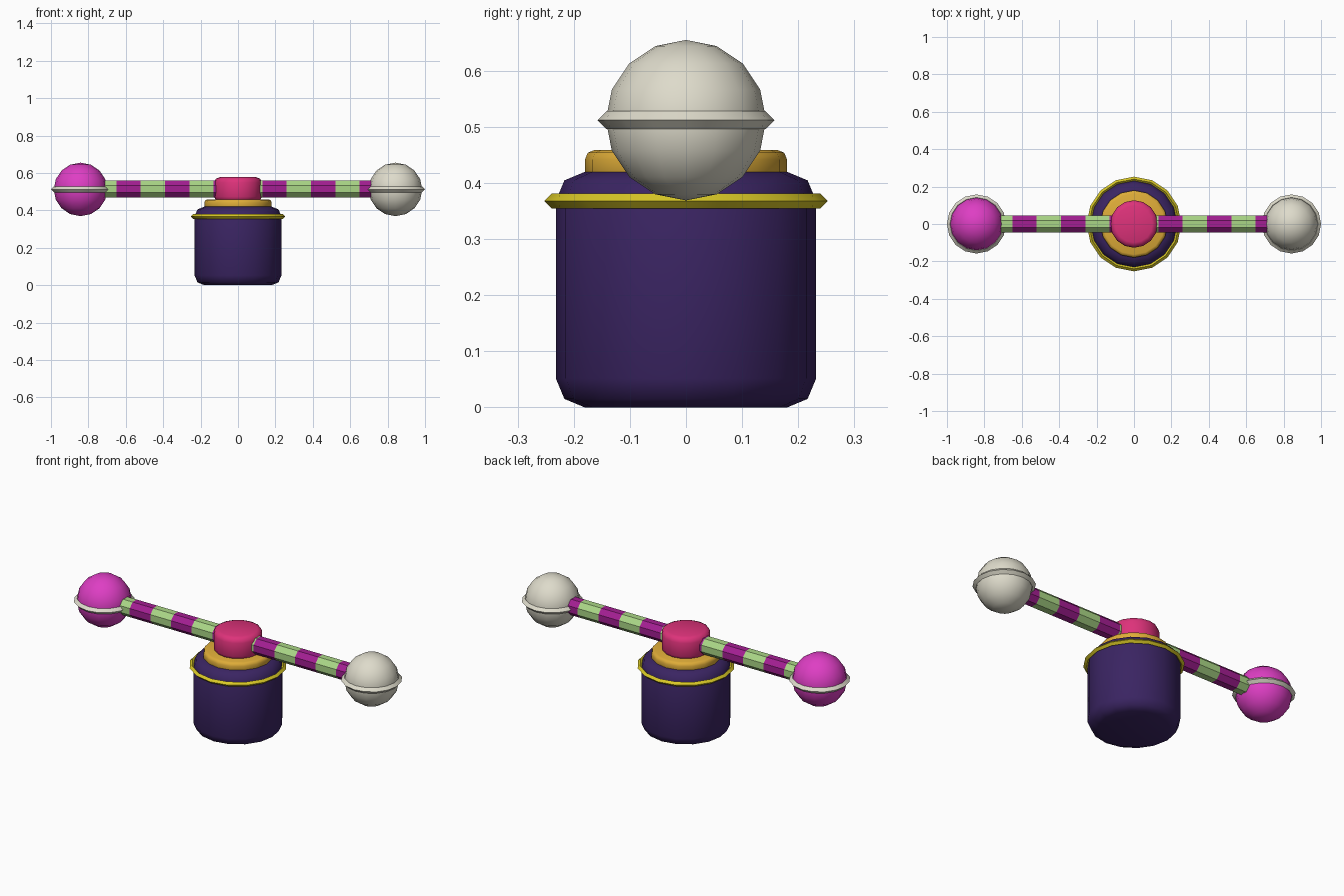
import bpy, bmesh, math

if "Cube" in bpy.data.objects:
    bpy.data.objects.remove(bpy.data.objects["Cube"])


def mat(name, rgb):
    lin = [(c / 255 / 12.92) if c < 11 else ((c / 255 + 0.055) / 1.055) ** 2.4 for c in rgb]
    m = bpy.data.materials.new(name)
    m.diffuse_color = (*lin, 1)
    m.use_nodes = True
    m.node_tree.nodes["Principled BSDF"].inputs["Base Color"].default_value = m.diffuse_color
    return m


INDIGO = mat("indigo", (58, 36, 98))
YELLOW = mat("yellow", (217, 200, 38))
GOLD = mat("gold", (222, 172, 56))
PINK = mat("pink", (221, 50, 122))
GREEN = mat("light green", (170, 214, 134))
PURPLE = mat("purple", (163, 30, 146))
MAGENTA = mat("magenta", (222, 62, 196))
IVORY = mat("ivory", (222, 219, 203))


def finish(obj, name, material, angle):
    obj.name = name
    obj.data.materials.append(material)
    bpy.ops.object.select_all(action='DESELECT')
    obj.select_set(True)
    bpy.context.view_layer.objects.active = obj
    bpy.ops.object.shade_smooth_by_angle(angle=math.radians(angle))
    return obj


def drum(name, r, z0, z1, b, material, n=16):
    """Closed upright drum with rounded rims."""
    k = b * 0.293
    prof = [(r - b, z0), (r - k, z0 + k), (r, z0 + b),
            (r, z1 - b), (r - k, z1 - k), (r - b, z1)]
    bm = bmesh.new()
    rings = [[bm.verts.new((p * math.cos(i * math.tau / n), p * math.sin(i * math.tau / n), z))
              for i in range(n)] for p, z in prof]
    for a, c in zip(rings, rings[1:]):
        for i in range(n):
            j = (i + 1) % n
            bm.faces.new((a[i], a[j], c[j], c[i]))
    bm.faces.new(rings[0][::-1])
    bm.faces.new(rings[-1])
    me = bpy.data.meshes.new(name)
    bm.to_mesh(me)
    bm.free()
    obj = bpy.data.objects.new(name, me)
    bpy.context.collection.objects.link(obj)
    return finish(obj, name, material, 50)


def band(name, loc, major, minor, material):
    """Thin ring with a diamond cross-section."""
    bpy.ops.mesh.primitive_torus_add(location=loc, major_radius=major, minor_radius=minor,
                                     major_segments=16, minor_segments=4)
    return finish(bpy.context.object, name, material, 50)


# Pedestal, its rim band, the bearing plate and the hub
drum("pedestal", 0.232, 0.0, 0.42, 0.052, INDIGO)
band("pedestal_band", (0, 0, 0.368), 0.24, 0.013, YELLOW)
drum("bearing_plate", 0.18, 0.40, 0.459, 0.017, GOLD)
drum("hub", 0.127, 0.445, 0.577, 0.028, PINK)

# Striped octagonal bar: twelve equal sections in alternating colours
STEP, MID = 0.13, 0.513
bm = bmesh.new()
rings = []
for s in range(13):
    x = (s - 6) * STEP
    rings.append([bm.verts.new((x, 0.049 * math.cos((i + 0.5) * math.tau / 8),
                                MID + 0.049 * math.sin((i + 0.5) * math.tau / 8)))
                  for i in range(8)])
for s in range(12):
    for i in range(8):
        j = (i + 1) % 8
        f = bm.faces.new((rings[s][i], rings[s][j], rings[s + 1][j], rings[s + 1][i]))
        f.material_index = s % 2
bm.faces.new(rings[0])
bm.faces.new(rings[-1]).material_index = 1
bmesh.ops.recalc_face_normals(bm, faces=bm.faces)
me = bpy.data.meshes.new("striped_bar")
bm.to_mesh(me)
bm.free()
bar = bpy.data.objects.new("striped_bar", me)
bpy.context.collection.objects.link(bar)
finish(bar, "striped_bar", GREEN, 30)
me.materials.append(PURPLE)

# End balls, each with an ivory band
for side, sx, material in (("left", -1, MAGENTA), ("right", 1, IVORY)):
    loc = (sx * 0.842, 0, 0.512)
    bpy.ops.mesh.primitive_uv_sphere_add(segments=16, ring_count=8, radius=0.143, location=loc)
    finish(bpy.context.object, side + "_ball", material, 50)
    band(side + "_ball_band", loc, 0.142, 0.016, IVORY)
